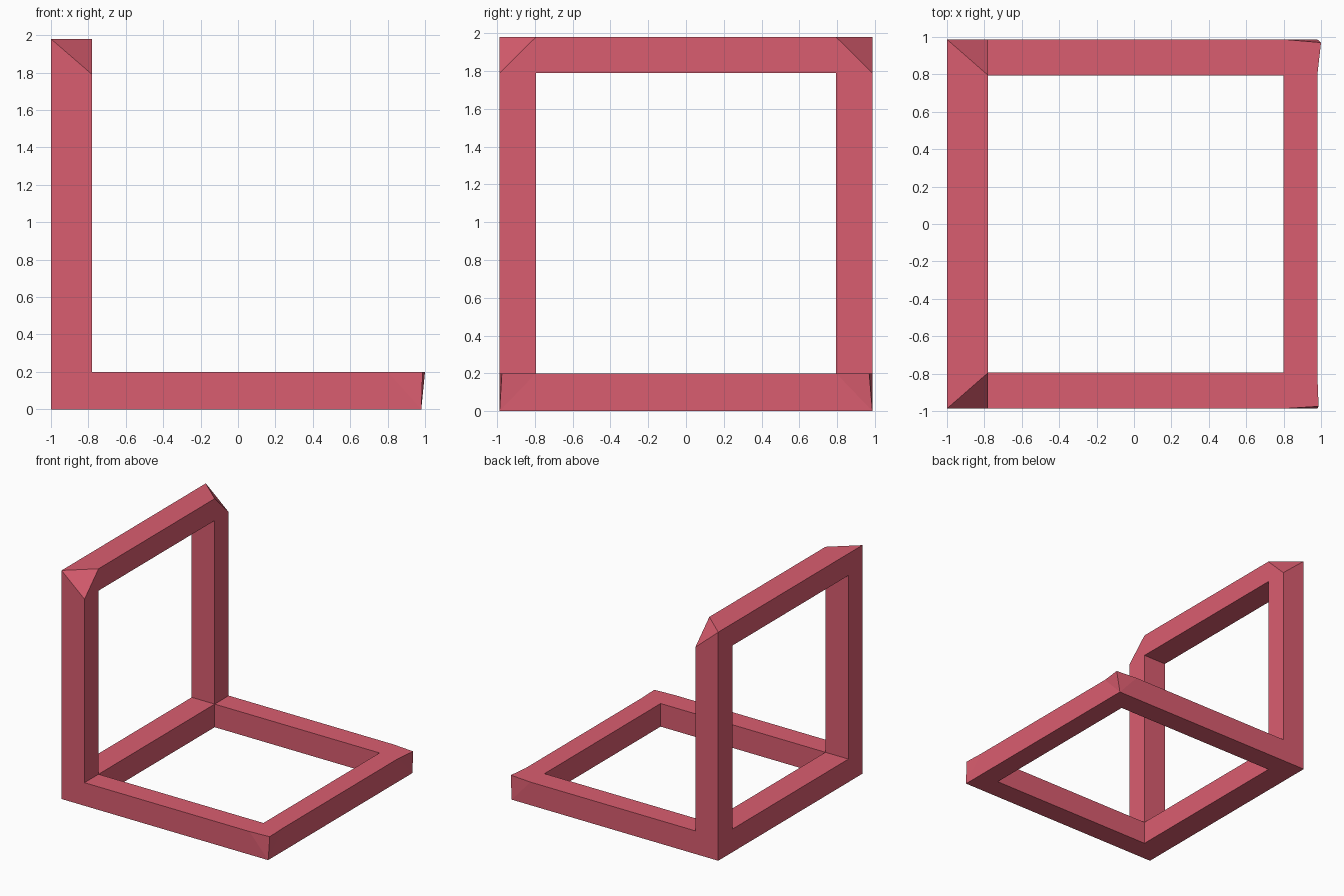
import bpy, bmesh
from itertools import product
from mathutils import Vector

if "Cube" in bpy.data.objects:
    bpy.data.objects.remove(bpy.data.objects["Cube"])

# Grid lines that bound the square bars
X = (-1.0, -0.78, 0.80, 0.98)
Y = (-0.987, -0.795, 0.795, 0.987)
Z = (0.0, 0.20, 1.79, 1.98)


def in_frame(a, b):
    return a in (0, 2) or b in (0, 2)


# Cells of the flat base frame and the upright back frame
cells = {(i, j, 0) for i, j in product(range(3), repeat=2) if in_frame(i, j)}
cells |= {(0, j, k) for j, k in product(range(3), repeat=2) if in_frame(j, k)}

bm = bmesh.new()
verts = {}


def vert(i, j, k):
    if (i, j, k) not in verts:
        verts[i, j, k] = bm.verts.new((X[i], Y[j], Z[k]))
    return verts[i, j, k]


# Outer skin of the joined bars
for cell in cells:
    for axis, side in product(range(3), (0, 1)):
        neighbour = list(cell)
        neighbour[axis] += 1 if side else -1
        if tuple(neighbour) in cells:
            continue
        u, v = (axis + 1) % 3, (axis + 2) % 3
        loop = []
        for du, dv in ((0, 0), (1, 0), (1, 1), (0, 1)):
            p = list(cell)
            p[axis] += side
            p[u] += du
            p[v] += dv
            loop.append(vert(*p))
        bm.faces.new(loop if side else loop[::-1])


def split_corner(v, faces):
    """Cut each face diagonally across the given corner."""
    for f in faces:
        loop = next(l for l in f.loops if l.vert == v)
        bmesh.utils.face_split(f, loop.link_loop_prev.vert, loop.link_loop_next.vert)


# Bevelled inner-facing top corners of the upright frame
for j in (0, 3):
    v = verts[1, j, 3]
    split_corner(v, list(v.link_faces))
    ring = [e.other_vert(v) for e in v.link_edges]
    bmesh.ops.delete(bm, geom=[v], context='VERTS')
    bm.faces.new(ring)

# Slightly flared upper corners at the free end of the base
for j, target in ((0, (0.987, -0.975, 0.20)), (3, (1.0, 0.97, 0.20))):
    v = verts[3, j, 1]
    bm.normal_update()
    split_corner(v, [f for f in v.link_faces if abs(f.normal.z) < 0.5])
    v.co = Vector(target)

bmesh.ops.recalc_face_normals(bm, faces=bm.faces[:])
mesh = bpy.data.meshes.new("double_frame")
bm.to_mesh(mesh)
bm.free()
frame = bpy.data.objects.new("double_frame", mesh)
bpy.context.collection.objects.link(frame)

# Red finish
red = bpy.data.materials.new("red")
red.diffuse_color = (0.70, 0.11, 0.16, 1)
red.use_nodes = True
red.node_tree.nodes["Principled BSDF"].inputs["Base Color"].default_value = red.diffuse_color
mesh.materials.append(red)
